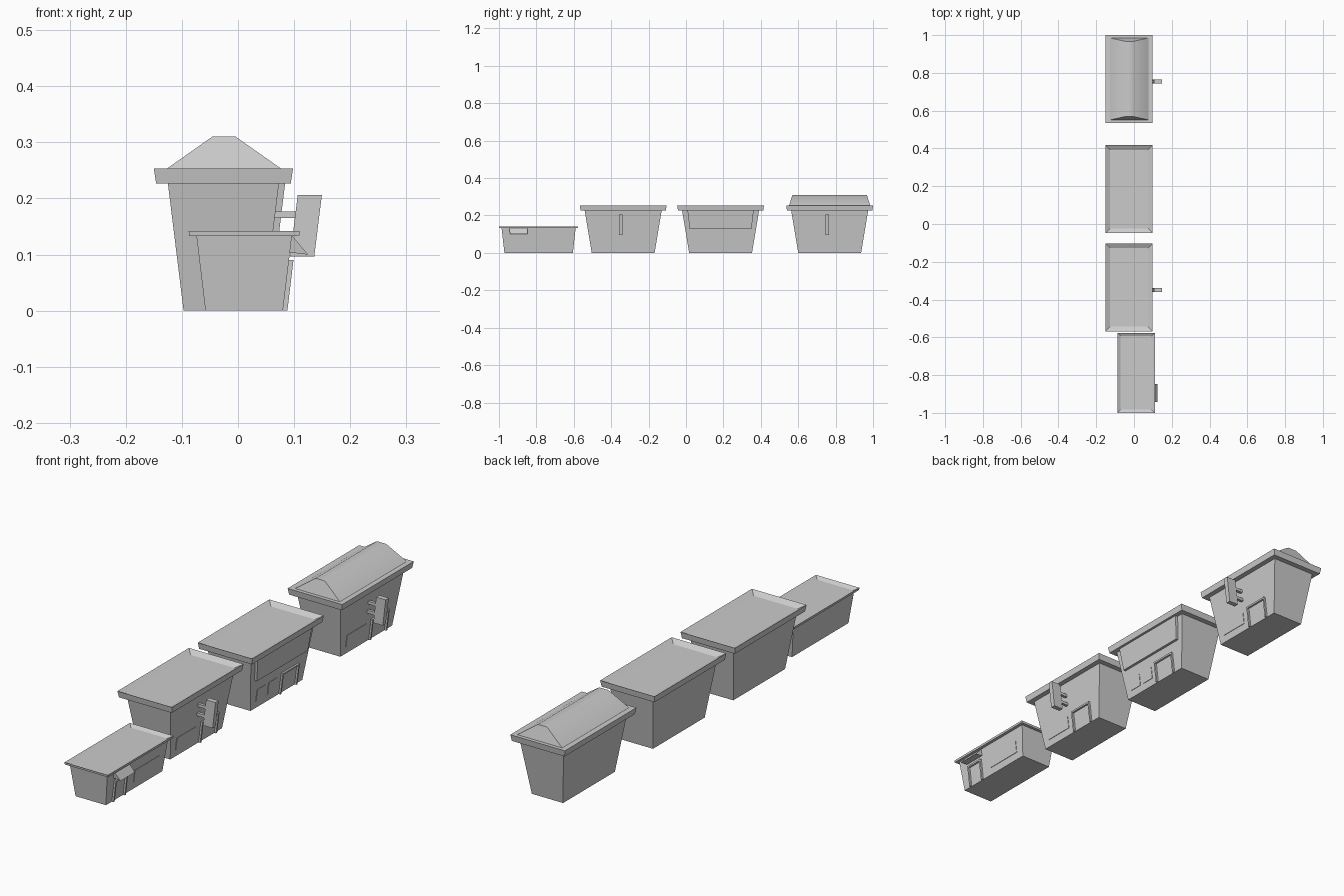
import bpy, bmesh, math

if "Cube" in bpy.data.objects:
    bpy.data.objects.remove(bpy.data.objects["Cube"])


def make(name, bottom, top, inset=0, depth=0):
    """Solid between two four-point rings; optional recess in the top face."""
    bm = bmesh.new()
    b = [bm.verts.new(p) for p in bottom]
    t = [bm.verts.new(p) for p in top]
    bm.faces.new(b[::-1])
    cap = bm.faces.new(t)
    for i in range(4):
        j = (i + 1) % 4
        bm.faces.new((b[i], b[j], t[j], t[i]))
    bmesh.ops.recalc_face_normals(bm, faces=bm.faces)
    if inset:
        bmesh.ops.inset_region(bm, faces=[cap], thickness=inset)
        bmesh.ops.translate(bm, verts=cap.verts, vec=(0, 0, -depth))
    me = bpy.data.meshes.new(name)
    bm.to_mesh(me)
    bm.free()
    ob = bpy.data.objects.new(name, me)
    bpy.context.collection.objects.link(ob)
    return ob


def ring(cx, cy, hx, hy, z):
    return [(cx + sx * hx, cy + sy * hy, z) for sx, sy in ((-1, -1), (1, -1), (1, 1), (-1, 1))]


class Stall:
    """Tapered building whose shop front faces +x."""

    def __init__(self, name, cx, cy, lo, hi, roof, z1, z2, lip, flat=True):
        self.name, self.cy = name, cy
        self.x0, self.slope = cx + lo[0], (hi[0] - lo[0]) / z1
        make(name + "_walls", ring(cx, cy, *lo, 0), ring(cx, cy, *hi, z1))
        make(name + "_roof_slab", ring(cx, cy, roof[0] - lip, roof[1] - lip, z1),
             ring(cx, cy, *roof, z2), 0.034 if flat else 0, 0.013)

    def wall(self, z, out):
        return self.x0 + self.slope * z + out

    def slab(self, part, y0, y1, z0, z1, near, far, flare=0):
        """Box that leans with the shop front wall, y measured from the centre."""
        def r(z, f):
            a, b = self.cy + y0 - f, self.cy + y1 + f
            n, o = self.wall(z, near), self.wall(z, far)
            return [(n, a, z), (o, a, z), (o, b, z), (n, b, z)]
        make(self.name + "_" + part, r(z0, 0), r(z1, flare))

    def door(self, y0, y1, h, w=0.007):
        for i, y in enumerate((y0, y1 - w)):
            self.slab(f"door_jamb_{i}", y, y + w, 0, h, -0.005, 0.008)
        self.slab("door_lintel", y0, y1, h - w, h, -0.005, 0.008)

    def window(self, part, y0, y1, z0=0.03, z1=0.08):
        self.slab(part, y0, y1, z0, z1, -0.004, 0.002)

    def sign(self, y):
        self.slab("sign_board", y - 0.01, y + 0.01, 0.097, 0.206, 0.036, 0.079)
        for i, z in enumerate((0.127, 0.165)):
            self.slab(f"sign_bracket_{i}", y - 0.006, y + 0.006, z, z + 0.012, -0.005, 0.04)


# Low stall with a small awning over its door
low = Stall("low_stall", 0.011, -0.788, (0.069, 0.183), (0.085, 0.198),
            (0.099, 0.212), 0.133, 0.142, 0.001)
low.door(-0.145, -0.065, 0.09)
low.window("window", -0.01, 0.15)
y0, y1 = -0.945, -0.847
make("low_stall_awning",
     [(0.09, y0 + 0.004, 0.104), (0.125, y0 + 0.004, 0.1), (0.125, y1, 0.1), (0.09, y1, 0.104)],
     [(0.09, y0, 0.133), (0.097, y0, 0.133), (0.097, y1, 0.133), (0.09, y1, 0.133)])

# Three tall shops sharing one shell
shops = [Stall(n, -0.026, cy, (0.071, 0.168), (0.099, 0.206), (0.124, 0.232),
               0.227, 0.253, 0.004, n != "gable_shop")
         for n, cy in (("sign_shop", -0.336), ("board_shop", 0.185), ("gable_shop", 0.768))]
for s in shops:
    s.door(0.015, 0.125, 0.088)
sign_shop, board_shop, gable_shop = shops

# Hanging signs and windows
for s in (sign_shop, gable_shop):
    s.sign(-0.013)
    s.window("window", -0.14, -0.015)

# Wide board with a pair of windows below
board_shop.slab("front_board", -0.165, 0.165, 0.128, 0.227, -0.004, 0.011, 0.012)
board_shop.window("window_left", -0.14, -0.085)
board_shop.window("window_right", -0.065, -0.01)

# Flat-topped ridge roof with softened ridge
ridge = make("gable_shop_ridge_roof", ring(-0.025, 0.768, 0.102, 0.217, 0.253),
             ring(-0.025, 0.768, 0.021, 0.199, 0.31))
bpy.ops.object.select_all(action='DESELECT')
ridge.select_set(True)
bpy.context.view_layer.objects.active = ridge
bpy.ops.object.shade_smooth_by_angle(angle=math.radians(45))
